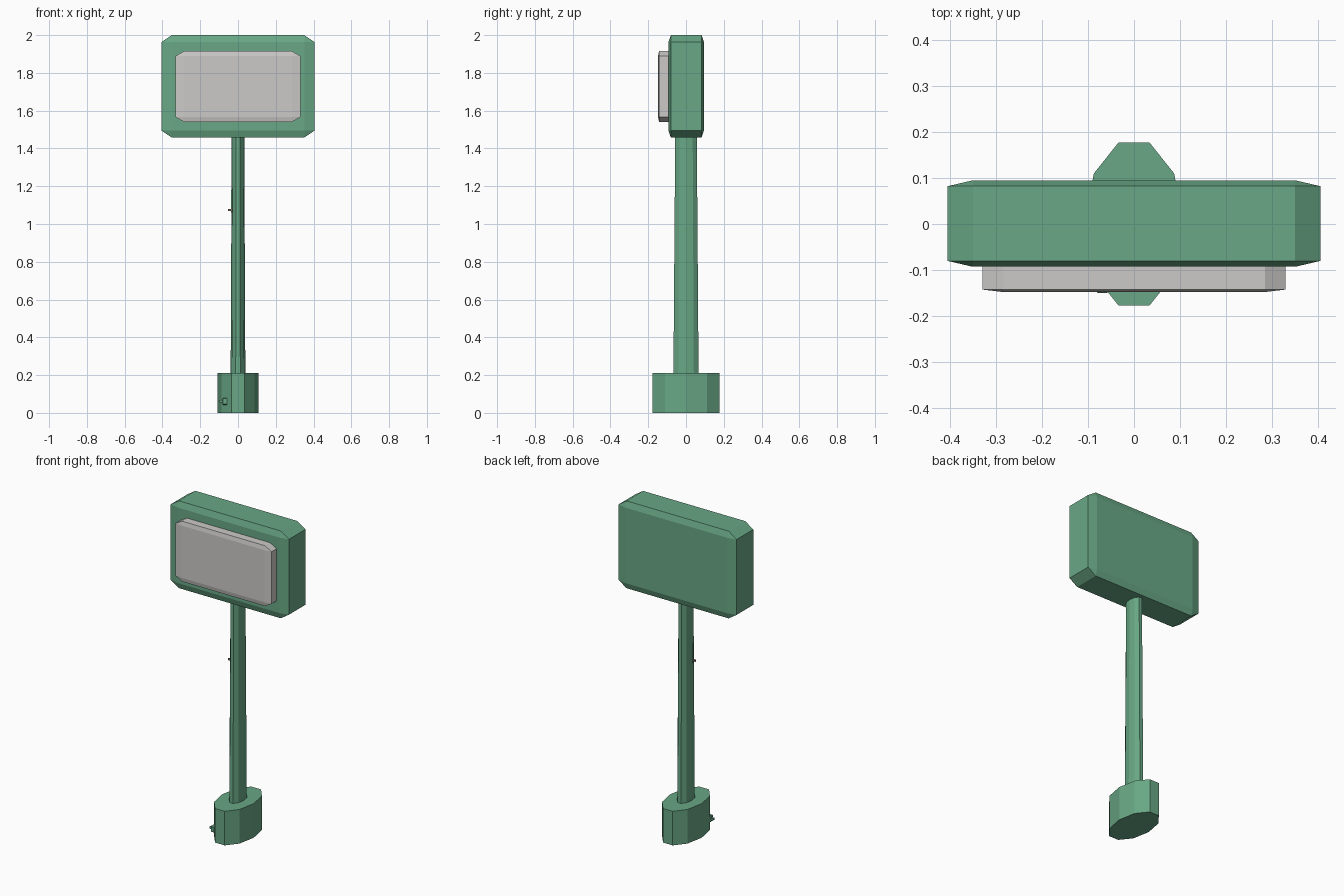
import bpy
import bmesh
from math import sin, cos, pi

old = bpy.data.objects.get("Cube")
if old:
    bpy.data.objects.remove(old, do_unlink=True)


def make_material(name, rgb):
    mat = bpy.data.materials.new(name)
    mat.use_nodes = True
    color = (*rgb, 1)
    mat.diffuse_color = color
    mat.node_tree.nodes["Principled BSDF"].inputs["Base Color"].default_value = color
    return mat


green = make_material("painted green", (0.14, 0.39, 0.235))
grey = make_material("pale grey", (0.60, 0.59, 0.58))
brown = make_material("dull brown", (0.22, 0.15, 0.12))


def finish(name, bm, mat):
    bmesh.ops.recalc_face_normals(bm, faces=bm.faces)
    mesh = bpy.data.meshes.new(name)
    bm.to_mesh(mesh)
    bm.free()
    mesh.materials.append(mat)
    obj = bpy.data.objects.new(name, mesh)
    bpy.context.collection.objects.link(obj)
    return obj


def chamfered_box(name, low, high, mat, chamfer=0.068):
    """Unit cube with chamfered edges, stretched to fill low..high."""
    bm = bmesh.new()
    bmesh.ops.create_cube(bm, size=1)
    if chamfer:
        bmesh.ops.bevel(bm, geom=bm.edges[:], offset=chamfer, segments=1,
                        affect='EDGES')
    for v in bm.verts:
        for i in range(3):
            v.co[i] = (low[i] + high[i]) / 2 + v.co[i] * (high[i] - low[i])
    return finish(name, bm, mat)


def oval_column(name, rings, mat, sides=10):
    """Faceted oval column through rings of (x radius, y radius, z)."""
    bm = bmesh.new()
    loops = [[bm.verts.new((rx * cos(2 * pi * i / sides),
                            ry * sin(2 * pi * i / sides), z))
              for i in range(sides)] for rx, ry, z in rings]
    for a, b in zip(loops, loops[1:]):
        for i in range(sides):
            j = (i + 1) % sides
            bm.faces.new((a[i], a[j], b[j], b[i]))
    bm.faces.new(loops[0])
    bm.faces.new(loops[-1])
    return finish(name, bm, mat)


# Stand
oval_column("base", [(0.108, 0.187, 0), (0.108, 0.187, 0.212)], green)
oval_column("pole", [(0.039, 0.070, 0.20), (0.033, 0.060, 1.48)], green)

# Head and its raised front panel
chamfered_box("head", (-0.406, -0.093, 1.458), (0.406, 0.095, 2.0), green)
chamfered_box("front_panel", (-0.33, -0.148, 1.54), (0.33, -0.07, 1.915), grey)

# Small fittings on the base and pole
chamfered_box("base_latch", (-0.083, -0.15, 0.042), (-0.055, -0.11, 0.08), green, 0.12)
chamfered_box("latch_knob", (-0.097, -0.14, 0.055), (-0.075, -0.125, 0.068), green, 0)
chamfered_box("pole_peg", (-0.052, -0.026, 1.07), (-0.028, -0.016, 1.08), brown, 0)
chamfered_box("pole_strip", (-0.037, -0.025, 1.06), (-0.030, -0.017, 1.18), green, 0)
